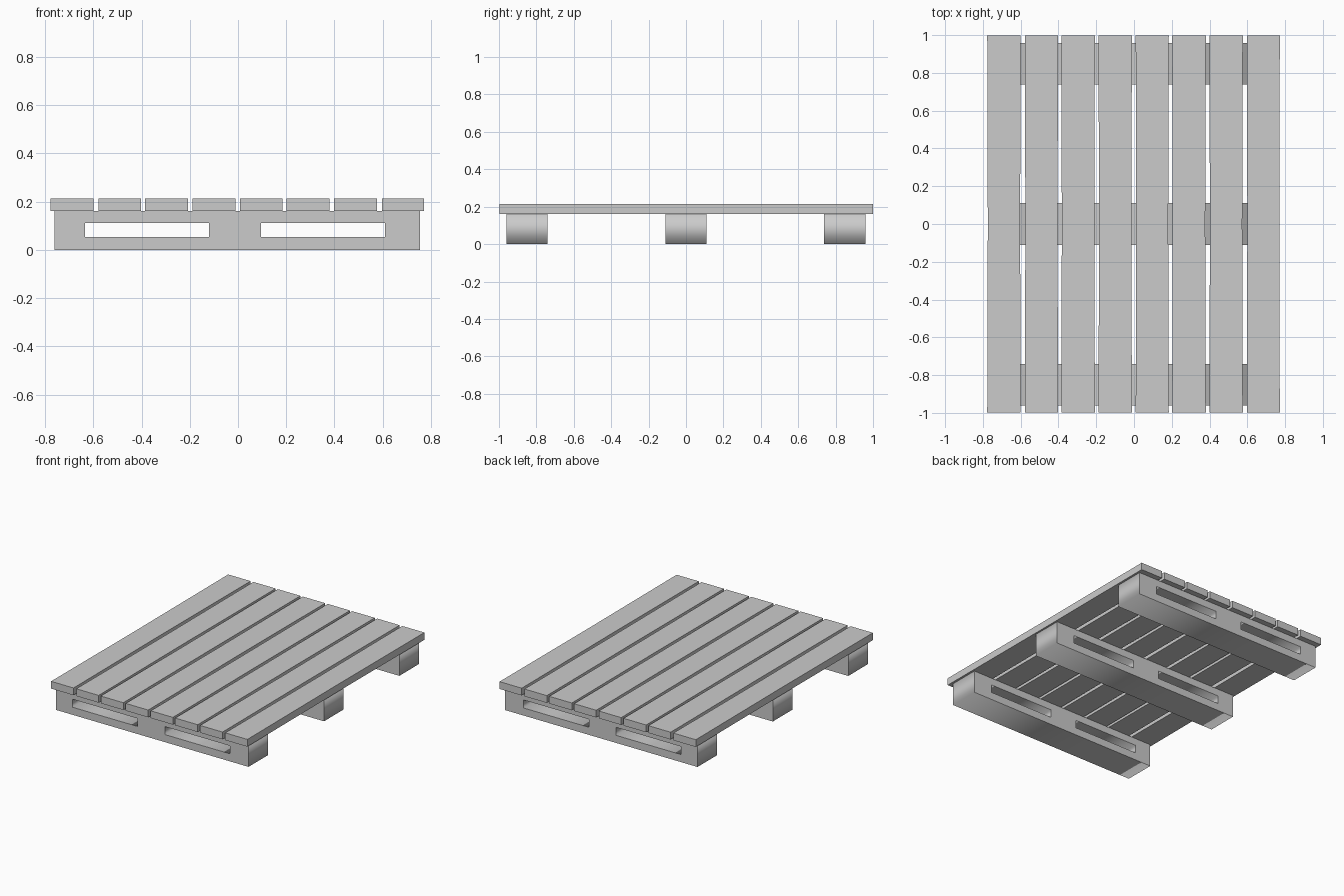
import bpy, bmesh, math

if "Cube" in bpy.data.objects:
    bpy.data.objects.remove(bpy.data.objects["Cube"])

def rect(curve, x0, x1, z0, z1):
    s = curve.splines.new('POLY')
    s.points.add(3)
    for p, (x, z) in zip(s.points, [(x0, z0), (x1, z0), (x1, z1), (x0, z1)]):
        p.co = (x, z, 0, 1)
    s.use_cyclic_u = True

# Stringers: a rectangular profile with two fork slots, extruded along y
def stringer(name, y):
    c = bpy.data.curves.new(name + "_profile", 'CURVE')
    c.dimensions = '2D'
    c.fill_mode = 'BOTH'
    c.extrude = 0.11
    rect(c, -0.762, 0.756, 0.0, 0.162)
    rect(c, -0.634, -0.12, 0.054, 0.111)
    rect(c, 0.096, 0.61, 0.054, 0.111)
    ob = bpy.data.objects.new(name, c)
    bpy.context.collection.objects.link(ob)
    ob.rotation_euler = (math.pi / 2, 0, 0)
    ob.location = (0, y, 0)
    bpy.ops.object.select_all(action='DESELECT')
    ob.select_set(True)
    bpy.context.view_layer.objects.active = ob
    bpy.ops.object.convert(target='MESH')

for name, y in (("front_stringer", -0.851), ("middle_stringer", 0.0), ("back_stringer", 0.849)):
    stringer(name, y)

# Deck slats: long boards, very slightly narrowed at mid length
def slat(name, x0, x1):
    bm = bmesh.new()
    z0, z1 = 0.162, 0.214
    rings = []
    for y, pinch in ((-0.997, 0), (0, 0.003), (0.999, 0)):
        a, b = x0 + pinch, x1 - pinch
        rings.append([bm.verts.new(v) for v in
                      ((a, y, z0), (b, y, z0), (b, y, z1), (a, y, z1))])
    for r, s in zip(rings, rings[1:]):
        for i in range(4):
            j = (i + 1) % 4
            bm.faces.new((r[i], r[j], s[j], s[i]))
    bm.faces.new(rings[0])
    bm.faces.new(rings[-1])
    bmesh.ops.recalc_face_normals(bm, faces=bm.faces)
    me = bpy.data.meshes.new(name)
    bm.to_mesh(me)
    bm.free()
    bpy.context.collection.objects.link(bpy.data.objects.new(name, me))

edges = [(-0.777, -0.60), (-0.578, -0.402), (-0.385, -0.207), (-0.188, -0.011),
         (0.009, 0.184), (0.202, 0.38), (0.399, 0.576), (0.597, 0.772)]
for i, (x0, x1) in enumerate(edges):
    slat(f"deck_slat_{i + 1}", x0, x1)
